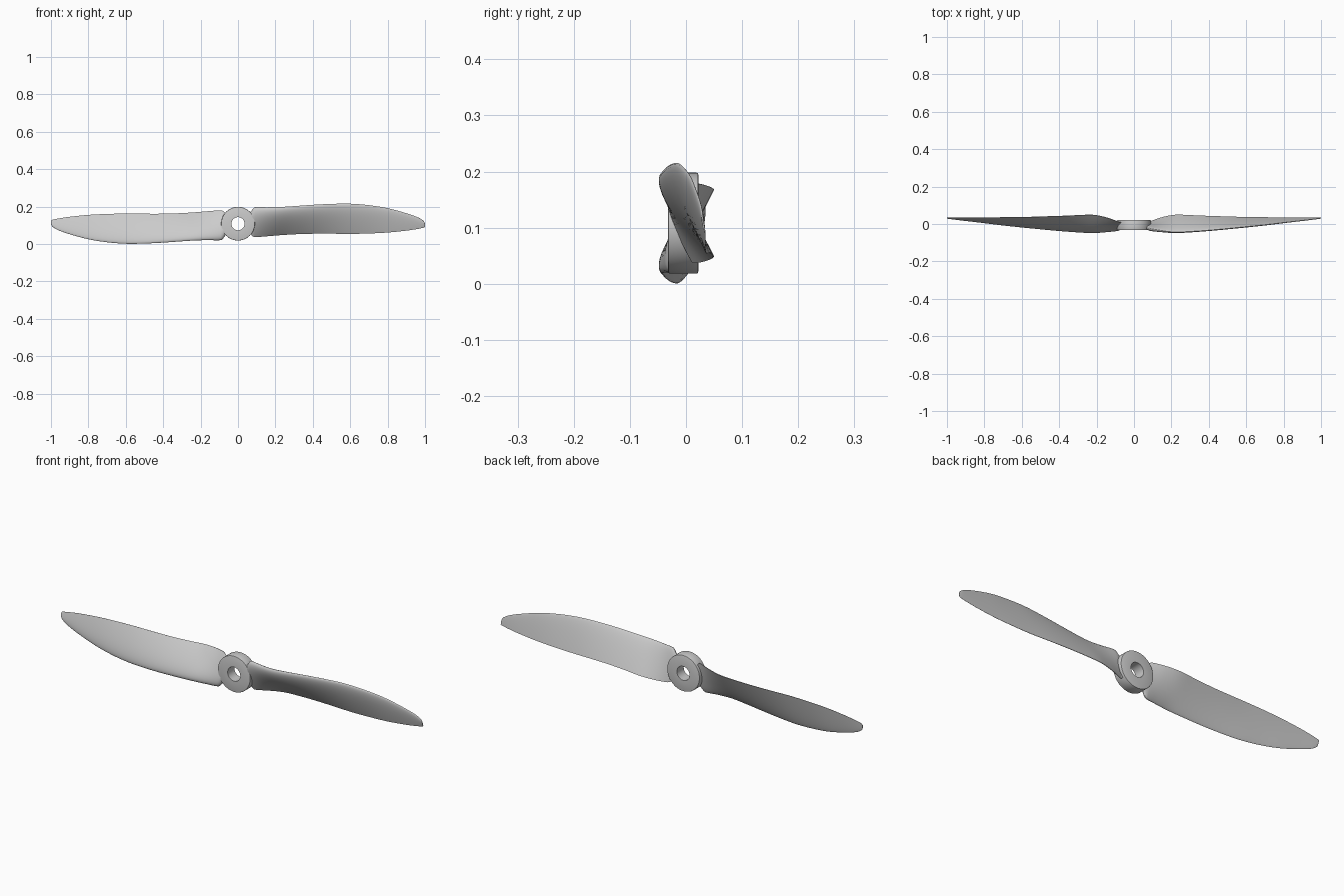
import bpy, bmesh, math

if "Cube" in bpy.data.objects:
    bpy.data.objects.remove(bpy.data.objects["Cube"])

CZ = 0.108  # height of the hub axis

# x, leading edge (y, z), trailing edge (y, z), thickness
STATIONS = [
    (0.050, -0.016, 0.155, 0.006, 0.066, 0.020),
    (0.070, -0.020, 0.174, 0.009, 0.050, 0.024),
    (0.080, -0.023, 0.188, 0.011, 0.040, 0.027),
    (0.092, -0.026, 0.196, 0.016, 0.037, 0.029),
    (0.150, -0.036, 0.196, 0.036, 0.041, 0.029),
    (0.220, -0.043, 0.197, 0.049, 0.047, 0.028),
    (0.300, -0.040, 0.202, 0.047, 0.052, 0.025),
    (0.400, -0.033, 0.209, 0.043, 0.055, 0.022),
    (0.500, -0.024, 0.214, 0.040, 0.055, 0.019),
    (0.600, -0.014, 0.215, 0.037, 0.054, 0.017),
    (0.700, -0.004, 0.207, 0.036, 0.056, 0.014),
    (0.800, 0.008, 0.191, 0.035, 0.061, 0.011),
    (0.900, 0.019, 0.164, 0.035, 0.071, 0.008),
    (0.960, 0.026, 0.143, 0.035, 0.080, 0.006),
    (0.985, 0.029, 0.129, 0.035, 0.085, 0.005),
    (0.996, 0.030, 0.118, 0.035, 0.088, 0.004),
    (1.000, 0.031, 0.106, 0.035, 0.091, 0.003),
]


def smooth_stations(rows, steps):
    """Cubic interpolation through the stations, parametrised by x."""
    def slope(i, k):
        a, b = max(i - 1, 0), min(i + 1, len(rows) - 1)
        return (rows[b][k] - rows[a][k]) / (rows[b][0] - rows[a][0])
    out = []
    for i in range(len(rows) - 1):
        p, q = rows[i], rows[i + 1]
        h = q[0] - p[0]
        for s in range(steps):
            t = s / steps
            row = [p[0] + h * t]
            for k in range(1, 6):
                row.append((2*t**3 - 3*t**2 + 1) * p[k] + (t**3 - 2*t**2 + t) * h * slope(i, k)
                           + (3*t**2 - 2*t**3) * q[k] + (t**3 - t**2) * h * slope(i + 1, k))
            out.append(row)
    return out + [list(rows[-1])]


def section(n=18):
    """Unit airfoil: chord position and offset, domed front and nearly flat back."""
    def half(c):
        return 5 * (0.2969 * c**0.5 - 0.126 * c - 0.3516 * c**2 + 0.2843 * c**3 - 0.1015 * c**4) + 0.03 * c
    cs = [(1 - math.cos(math.pi * i / n)) / 2 for i in range(n + 1)]
    front = [(c, 1.45 * half(c)) for c in reversed(cs)]
    back = [(c, -0.5 * half(c)) for c in cs[1:]]
    return front + back


def finish(name, bm, angle):
    bmesh.ops.recalc_face_normals(bm, faces=bm.faces)
    me = bpy.data.meshes.new(name)
    bm.to_mesh(me)
    bm.free()
    ob = bpy.data.objects.new(name, me)
    bpy.context.collection.objects.link(ob)
    bpy.ops.object.select_all(action='DESELECT')
    ob.select_set(True)
    bpy.context.view_layer.objects.active = ob
    bpy.ops.object.shade_smooth_by_angle(angle=math.radians(angle))
    return ob


def loft(bm, rings, closed):
    pairs = list(zip(rings, rings[1:])) + ([(rings[-1], rings[0])] if closed else [])
    for a, b in pairs:
        for i in range(len(a)):
            j = (i + 1) % len(a)
            bm.faces.new((a[i], a[j], b[j], b[i]))


# Twisted blades: the second is the first turned half way round the hub axis
def blade(name, side):
    bm = bmesh.new()
    rings = []
    for x, ly, lz, ty, tz, th in smooth_stations(STATIONS, 4):
        dy, dz = ty - ly, tz - lz
        length = math.hypot(dy, dz)
        ny, nz = dz / length, -dy / length      # points to the front
        ring = []
        for c, o in section():
            y = ly + dy * c + ny * o * th
            z = lz + dz * c + nz * o * th
            ring.append(bm.verts.new((side * x, y, CZ + side * (z - CZ))))
        rings.append(ring)
    loft(bm, rings, False)
    bm.faces.new(rings[0])
    bm.faces.new(rings[-1])
    return finish(name, bm, 50)


blade("right_blade", 1)
blade("left_blade", -1)

# Hub ring with a bore and slightly eased rims
bm = bmesh.new()
profile = [(0.035, -0.032), (0.086, -0.032), (0.089, -0.031), (0.090, -0.028),
           (0.090, 0.018), (0.089, 0.021), (0.086, 0.022), (0.035, 0.022)]
N = 64
rings = []
for i in range(N):
    a = 2 * math.pi * i / N
    rings.append([bm.verts.new((r * math.cos(a), y, CZ + r * math.sin(a))) for r, y in profile])
loft(bm, rings, True)
finish("hub", bm, 35)
